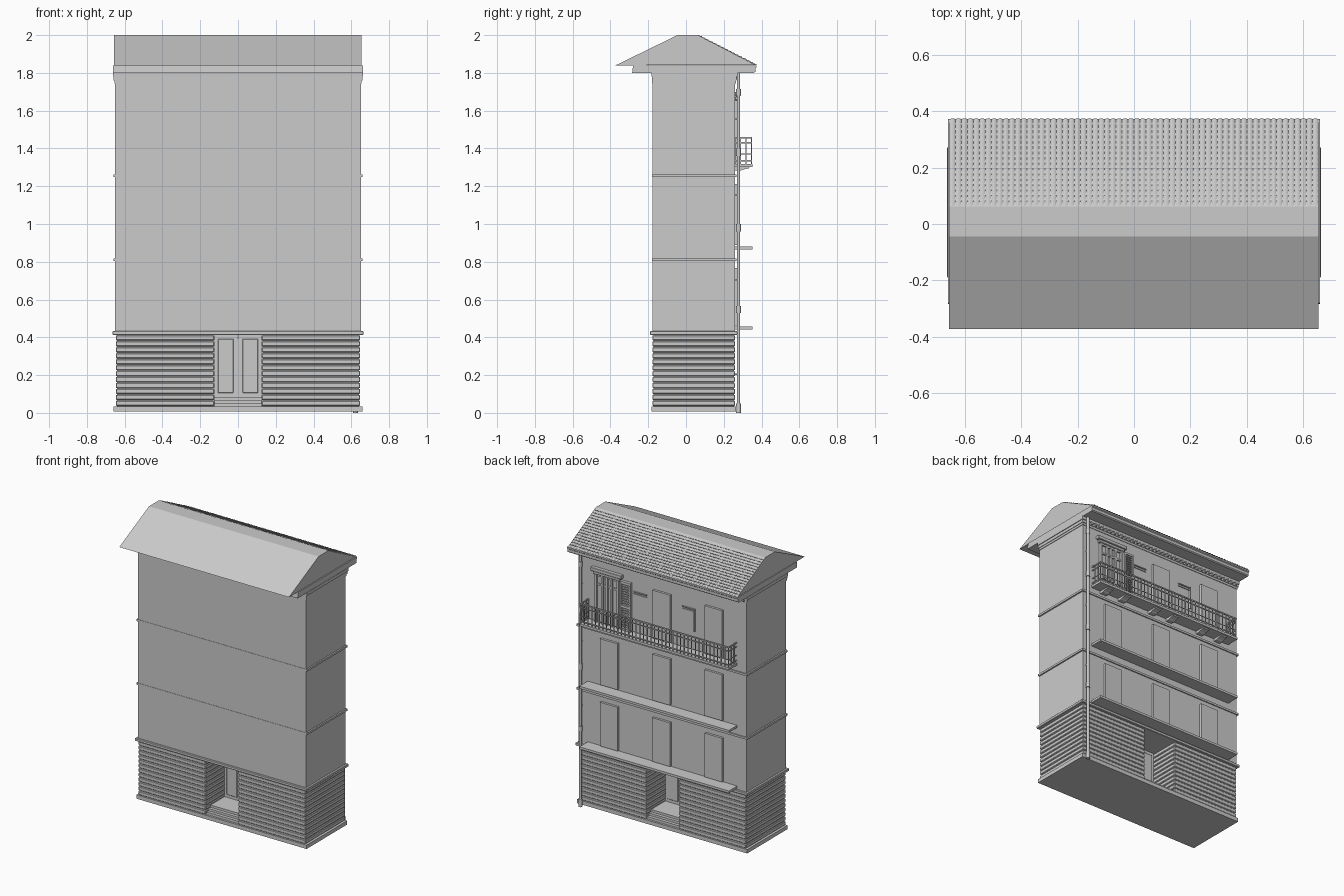
import bpy, bmesh, math
from mathutils import Vector, Matrix

if "Cube" in bpy.data.objects:
    bpy.data.objects.remove(bpy.data.objects["Cube"])


def finish(name, bm):
    bmesh.ops.recalc_face_normals(bm, faces=bm.faces)
    me = bpy.data.meshes.new(name)
    bm.to_mesh(me)
    bm.free()
    ob = bpy.data.objects.new(name, me)
    bpy.context.collection.objects.link(ob)
    return ob


def boxes(name, items, bevel=0):
    """One object from boxes given as (x0, x1, y0, y1, z0, z1)."""
    bm = bmesh.new()
    for x0, x1, y0, y1, z0, z1 in items:
        m = Matrix.Translation(((x0 + x1) / 2, (y0 + y1) / 2, (z0 + z1) / 2)) @ \
            Matrix.Diagonal((x1 - x0, y1 - y0, z1 - z0, 1))
        bmesh.ops.create_cube(bm, size=1, matrix=m)
    if bevel:
        bmesh.ops.bevel(bm, geom=bm.edges[:], offset=bevel, segments=1, affect='EDGES')
    return finish(name, bm)


def extrude_x(name, profile, x0, x1):
    """Extrude a (y, z) profile along x."""
    bm = bmesh.new()
    f = bm.faces.new([bm.verts.new((x0, y, z)) for y, z in profile])
    r = bmesh.ops.extrude_face_region(bm, geom=[f])
    vs = [v for v in r['geom'] if isinstance(v, bmesh.types.BMVert)]
    bmesh.ops.translate(bm, verts=vs, vec=(x1 - x0, 0, 0))
    return finish(name, bm)


def cylinders(name, items, sides=12):
    """Vertical cylinders given as (x, y, z0, z1, r)."""
    bm = bmesh.new()
    for x, y, z0, z1, r in items:
        bmesh.ops.create_cone(bm, cap_ends=True, segments=sides, radius1=r, radius2=r,
                              depth=z1 - z0, matrix=Matrix.Translation((x, y, (z0 + z1) / 2)))
    return finish(name, bm)


F, B = -0.178, 0.26          # front and back wall planes
COLS = (-0.405, 0.0, 0.405)  # window columns

# Walls, plinth, string courses
boxes("upper_walls", [(-0.65, 0.65, F, B, 0.415, 1.80)])
boxes("plinth", [(-0.658, 0.658, F - 0.004, B + 0.004, 0.008, 0.035)])
boxes("floor_ledge", [(-0.665, 0.665, F - 0.012, B + 0.012, 0.413, 0.433)], 0.003)
boxes("string_courses", [(-0.66, 0.66, F - 0.002, B + 0.008, z, z + 0.014) for z in (0.804, 1.248)])

# Rusticated ground floor either side of the passage
stones, cores = [], []
n, z0, z1 = 12, 0.035, 0.413
h = (z1 - z0) / n
for s in (-1, 1):
    a, b = sorted((s * 0.125, s * 0.647))
    cores.append((a + 0.006, b - 0.006, F + 0.006, B - 0.006, z0, z1))
    stones += [(a, b, F, B, z0 + i * h + 0.002, z0 + (i + 1) * h - 0.002) for i in range(n)]
boxes("ground_floor_core", cores)
boxes("ground_floor_courses", stones, 0.004)

# Passage steps and double door
boxes("passage_steps", [(-0.126, 0.126, F + 0.01 + i * 0.022, B - 0.01 - i * 0.022,
                         0.033, 0.052 + i * 0.016) for i in range(3)])
boxes("door_leaves", [(s - 0.061, s + 0.061, 0.03, 0.05, 0.084, 0.413) for s in (-0.063, 0.063)])
boxes("door_panels", [(s - 0.042, s + 0.042, 0.023, 0.057, 0.105, 0.392) for s in (-0.065, 0.065)], 0.004)
boxes("door_meeting_post", [(-0.005, 0.005, 0.024, 0.056, 0.084, 0.395)])

# Stepped cornice under the eaves
boxes("cornice", [(-0.65 - d, 0.65 + d, F - d * 0.3, B + d, a, b) for d, a, b in
                  ((0.004, 1.745, 1.76), (0.008, 1.76, 1.78), (0.013, 1.78, 1.802))])
w = 0.012
boxes("cornice_dentils", [(-0.64 + i * 0.032, -0.64 + i * 0.032 + w, B, B + 0.018, 1.765, 1.785)
                          for i in range(40)])

# Eaves soffit with rounded gutter edge
extrude_x("eaves_board", [(-0.285, 1.80), (0.36, 1.80), (0.367, 1.806), (0.367, 1.825),
                          (0.373, 1.83), (0.373, 1.84), (-0.28, 1.84)], -0.661, 0.661)

# Roof body
extrude_x("roof", [(-0.373, 1.84), (-0.045, 2.0), (0.062, 2.0), (0.367, 1.842)], -0.657, 0.655)

# Pantiles on the rear slope: overlapping corrugated rows
bm = bmesh.new()
top, low = Vector((0, 0.062, 1.996)), Vector((0, 0.371, 1.838))
nrm = Vector((0, 0.158, 0.309)).normalized()
waves, seg, rows = 62, 4, 16
profile = (0.0, 0.0035, 0.005, 0.0035)
prev = None
for r in range(rows):
    for t, lift in ((r, 0.0), (r + 1, 0.004)):
        line = []
        for i in range(waves * seg + 1):
            p = top.lerp(low, t / rows) + nrm * (lift + profile[i % seg] * 0.9)
            line.append(bm.verts.new((-0.655 + 1.31 * i / (waves * seg), p.y, min(p.z, 2.0))))
        if prev:
            for i in range(waves * seg):
                bm.faces.new((prev[i], prev[i + 1], line[i + 1], line[i]))
        prev = line
finish("roof_tiles", bm)

# Rear windows on three floors
wins = [(x - 0.068, x + 0.068, B - 0.01, B + 0.016, a, b)
        for x in COLS for a, b in ((0.462, 0.768), (0.89, 1.212))]
wins += [(x - 0.068, x + 0.068, B - 0.01, B + 0.016, 1.325, 1.66) for x in COLS[:2]]
boxes("window_panels", wins)
trims = [(c - 0.05, c + 0.05, B - 0.01, B + 0.008, 1.60, 1.607) for c in (-0.205, 0.17)]
trims += [(c - 0.05, c + 0.05, B - 0.01, B + 0.006, 1.585, 1.59) for c in (-0.205, 0.17)]
trims.append((-0.255, -0.248, B - 0.01, B + 0.012, 1.45, 1.607))
boxes("wall_trims", trims)

# Balcony door with posts, hood and louvred shutter
dx = 0.42
boxes("balcony_door", [(dx - 0.085, dx + 0.085, B - 0.01, B + 0.004, 1.315, 1.655)] +
      [(dx + o - 0.007, dx + o + 0.007, B, B + 0.018, 1.315, 1.655) for o in (-0.085, -0.035, 0.0, 0.035, 0.085)] +
      [(dx - 0.085, dx + 0.085, B, B + 0.014, z, z + 0.012) for z in (1.40, 1.58, 1.643)])
boxes("door_hood", [(dx - 0.105, dx + 0.105, B, B + 0.022, 1.655, 1.675),
                    (dx - 0.12, dx + 0.12, B, B + 0.028, 1.675, 1.70)], 0.003)
sx = 0.275
boxes("shutter_frame", [(sx + o - 0.006, sx + o + 0.006, B, B + 0.02, 1.32, 1.66) for o in (-0.035, 0.035)] +
      [(sx - 0.035, sx + 0.035, B, B + 0.02, z, z + 0.014) for z in (1.32, 1.48, 1.646)])
boxes("shutter_slats", [(sx - 0.032, sx + 0.032, B, B + 0.013, 1.34 + i * 0.0165, 1.348 + i * 0.0165)
                        for i in range(19)])

# Balcony slabs and brackets
boxes("balcony_slabs", [(-0.578, 0.578, B - 0.01, 0.352, z, z + 0.016) for z in (0.441, 0.865, 1.302)])
for k, x in enumerate([c + o for c in COLS for o in (-0.075, 0.075)]):
    extrude_x("bracket_%d" % k, [(B - 0.01, 1.303), (0.337, 1.303), (0.333, 1.295),
                                 (0.30, 1.288), (0.29, 1.283), (B - 0.01, 1.283)], x - 0.024, x + 0.024)

# Balcony railing
ry, rx = 0.346, 0.572
rails = []
for z, t in ((1.335, 0.003), (1.37, 0.002), (1.43, 0.003), (1.457, 0.004)):
    rails.append((-rx - t, rx + t, ry - t, ry + t, z - t, z + t))
    rails += [(s * rx - t, s * rx + t, B, ry, z - t, z + t) for s in (-1, 1)]
boxes("railing_rails", rails)
n = 40
bars = [(-rx + 2 * rx * i / n, ry) for i in range(n + 1)]
bars += [(s * rx, ry - 0.0285 * i) for s in (-1, 1) for i in (1, 2, 3)]
boxes("railing_bars", [(x - 0.0025, x + 0.0025, y - 0.0025, y + 0.0025, 1.315, 1.457) for x, y in bars])

# Drainpipe with collars and foot
px, py = 0.622, 0.278
pipe = cylinders("drainpipe", [(px, py, 0.003, 1.80, 0.009)])
cylinders("pipe_collars", [(px, py, a, b, 0.0125) for a, b in
                           ((0, 0.05), (0.53, 0.565), (0.96, 1.0), (1.36, 1.40), (1.68, 1.715))])
boxes("pipe_clips", [(px - 0.005, px + 0.005, B - 0.005, py, z, z + 0.008) for z in (0.2, 0.7, 1.15, 1.55)])
for ob in (pipe, bpy.data.objects["pipe_collars"]):
    bpy.context.view_layer.objects.active = ob
    bpy.ops.object.select_all(action='DESELECT')
    ob.select_set(True)
    bpy.ops.object.shade_smooth_by_angle(angle=math.radians(40))
